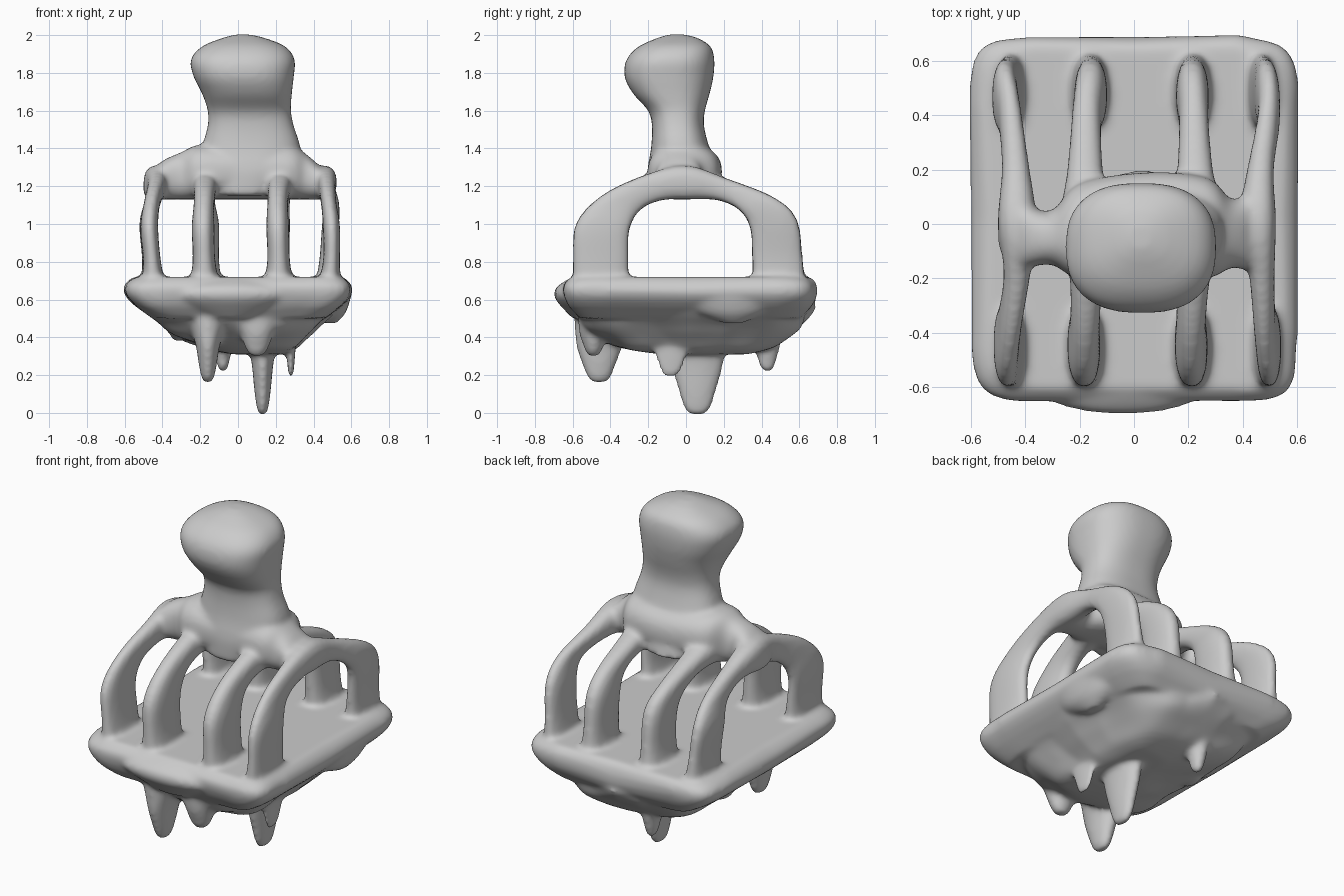
import bpy, bmesh, math
from mathutils import Vector, noise

bm = bmesh.new()


def spline(keys, steps):
    """Catmull-Rom through tuples of numbers."""
    out = []
    for i in range(len(keys) - 1):
        p0, p1 = keys[max(i - 1, 0)], keys[i]
        p2, p3 = keys[i + 1], keys[min(i + 2, len(keys) - 1)]
        for s in range(steps):
            t = s / steps
            out.append([0.5 * (2 * b + (c - a) * t + (2 * a - 5 * b + 4 * c - d) * t * t
                               + (3 * b - a - 3 * c + d) * t ** 3)
                        for a, b, c, d in zip(p0, p1, p2, p3)])
    return out + [list(keys[-1])]


def loft(rings, power=2.0, sides=48, rough=0.0):
    """Skin superellipse rings given as (centre, half axis u, half axis v)."""
    loops = []
    for c, u, v in rings:
        loop = []
        for k in range(sides):
            a = 2 * math.pi * k / sides
            ca, sa = math.cos(a), math.sin(a)
            x = math.copysign(abs(ca) ** (2 / power), ca)
            y = math.copysign(abs(sa) ** (2 / power), sa)
            p = c + u * x + v * y
            p += (p - c).normalized() * rough * noise.noise(p * 4.5)
            loop.append(bm.verts.new(p))
        loops.append(loop)
    for a, b in zip(loops, loops[1:]):
        for k in range(sides):
            j = (k + 1) % sides
            bm.faces.new((a[k], a[j], b[j], b[k]))
    bm.faces.new(loops[0][::-1])
    bm.faces.new(loops[-1])


def stack(keys, power=2.0, steps=4, rough=0.0):
    """Upright loft from (z, x min, x max, y min, y max) sections."""
    loft([(Vector(((a + b) / 2, (c + d) / 2, z)), Vector(((b - a) / 2, 0, 0)),
           Vector((0, (d - c) / 2, 0))) for z, a, b, c, d in spline(keys, steps)],
         power, 64, rough)


# Slab with a thick rounded rim
stack([(0.50, -0.43, 0.46, -0.57, 0.61), (0.56, -0.53, 0.54, -0.62, 0.66),
       (0.62, -0.595, 0.595, -0.645, 0.685), (0.67, -0.60, 0.60, -0.65, 0.685),
       (0.705, -0.57, 0.575, -0.62, 0.665), (0.72, -0.54, 0.55, -0.60, 0.64)], 10, 2, 0.025)
# Wavy bulges along the front rim and side rim
stack([(0.50, -0.15, 0.08, -0.60, -0.5), (0.60, -0.33, 0.25, -0.69, -0.5),
       (0.66, -0.33, 0.25, -0.69, -0.5), (0.71, -0.2, 0.15, -0.62, -0.5)])
stack([(0.475, 0.47, 0.52, 0.2, 0.3), (0.53, 0.40, 0.57, 0.05, 0.42),
       (0.62, 0.35, 0.6, -0.1, 0.55)])

# Rocky underside
stack([(0.31, -0.02, 0.22, -0.12, 0.32), (0.345, -0.18, 0.30, -0.34, 0.46),
       (0.41, -0.34, 0.38, -0.48, 0.55), (0.48, -0.41, 0.44, -0.56, 0.62),
       (0.56, -0.52, 0.52, -0.61, 0.66)], 4, 4, 0.06)

# Hanging drips: x, y, tip z, half width x, half width y
for x, y, tip, wx, wy in [(0.13, 0.06, -0.012, 0.065, 0.15), (-0.16, -0.46, 0.16, 0.07, 0.13),
                          (0.28, -0.08, 0.19, 0.03, 0.11), (-0.08, 0.43, 0.22, 0.06, 0.08),
                          (0.10, -0.49, 0.30, 0.10, 0.08), (-0.32, 0.10, 0.38, 0.06, 0.12)]:
    h = 0.54 - tip
    stack([(tip + h * t, x - wx * s, x + wx * s, y - wy * min(s, 1), y + wy * min(s, 1))
           for t, s in [(0, 0.2), (0.06, 0.45), (0.25, 0.68), (0.55, 0.95), (1, 1.7)]])

# Four arched ribs: inner y, inner z, outer y, outer z
ARCH = [(-0.30, 0.62, -0.60, 0.62), (-0.305, 0.80, -0.60, 0.80), (-0.30, 0.96, -0.585, 1.00),
        (-0.245, 1.07, -0.45, 1.15), (-0.13, 1.125, -0.22, 1.26), (0.02, 1.13, 0.0, 1.31),
        (0.17, 1.125, 0.22, 1.24), (0.285, 1.07, 0.47, 1.14), (0.34, 0.97, 0.59, 1.02),
        (0.35, 0.80, 0.62, 0.80), (0.35, 0.62, 0.64, 0.62)]
FLARE = [1.5, 1.0, 1.0, 0.9, 1.05, 1.5, 1.1, 0.9, 1.0, 1.0, 1.5]
# Half width, then the wandering of each rib in x from front foot to back foot
RIBS = [(0.047, [-0.445, -0.455, -0.47, -0.455, -0.43, -0.43, -0.435, -0.455, -0.475, -0.46, -0.445]),
        (0.060, [-0.175, -0.18, -0.185, -0.18, -0.175, -0.18, -0.18, -0.175, -0.16, -0.16, -0.17]),
        (0.060, [0.215, 0.215, 0.21, 0.21, 0.22, 0.235, 0.225, 0.22, 0.215, 0.215, 0.22]),
        (0.045, [0.475, 0.495, 0.495, 0.48, 0.47, 0.455, 0.465, 0.495, 0.49, 0.475, 0.465])]
for half, path in RIBS:
    keys = [(*a, x, half * f) for a, x, f in zip(ARCH, path, FLARE)]
    flat = spline([k[:4] for k in keys], 4)
    side = spline([(k[4], k[5], 0, 0) for k in keys], 4)
    rings = [(Vector((x, (iy + oy) / 2, (iz + oz) / 2)), Vector((w, 0, 0)),
              Vector((0, (oy - iy) / 2, (oz - iz) / 2)))
             for (iy, iz, oy, oz), (x, w, _, _) in zip(flat, side)]
    loft(rings, 2.4)

# Shoulder bar across the ribs: x, y min, y max, z min, z max
BAR = [(-0.50, -0.08, 0.06, 1.15, 1.22), (-0.45, -0.17, 0.13, 1.13, 1.29),
       (-0.39, -0.16, 0.07, 1.13, 1.34), (-0.30, -0.15, 0.05, 1.13, 1.38),
       (-0.20, -0.20, 0.15, 1.13, 1.42), (0.05, -0.20, 0.19, 1.13, 1.42),
       (0.27, -0.20, 0.17, 1.13, 1.42), (0.36, -0.16, 0.09, 1.13, 1.37),
       (0.45, -0.17, 0.11, 1.13, 1.29), (0.51, -0.08, 0.06, 1.15, 1.22)]
loft([(Vector((x, (a + b) / 2, (c + d) / 2)), Vector((0, (b - a) / 2, 0)),
       Vector((0, 0, (d - c) / 2))) for x, a, b, c, d in spline(BAR, 4)], 2.4)

# Neck and knob
stack([(1.15, -0.14, 0.20, -0.20, 0.20), (1.28, -0.19, 0.31, -0.205, 0.17),
       (1.40, -0.19, 0.33, -0.185, 0.125), (1.52, -0.16, 0.295, -0.18, 0.095),
       (1.60, -0.16, 0.28, -0.20, 0.10), (1.69, -0.19, 0.285, -0.28, 0.125),
       (1.78, -0.235, 0.295, -0.325, 0.145), (1.87, -0.25, 0.30, -0.315, 0.15),
       (1.94, -0.19, 0.25, -0.25, 0.13), (1.985, -0.08, 0.14, -0.15, 0.06),
       (2.003, -0.01, 0.06, -0.09, -0.01)], 2.5)

bmesh.ops.recalc_face_normals(bm, faces=bm.faces)
mesh = bpy.data.meshes.new("ribbed_cage_ornament")
bm.to_mesh(mesh)
bm.free()
body = bpy.data.objects.new("ribbed_cage_ornament", mesh)
bpy.context.collection.objects.link(body)

# Fuse everything into one soft cast surface
fuse = body.modifiers.new("fuse", 'REMESH')
fuse.mode = 'VOXEL'
fuse.voxel_size = 0.014
fuse.use_smooth_shade = True
soften = body.modifiers.new("soften", 'SMOOTH')
soften.factor = 0.5
soften.iterations = 10
